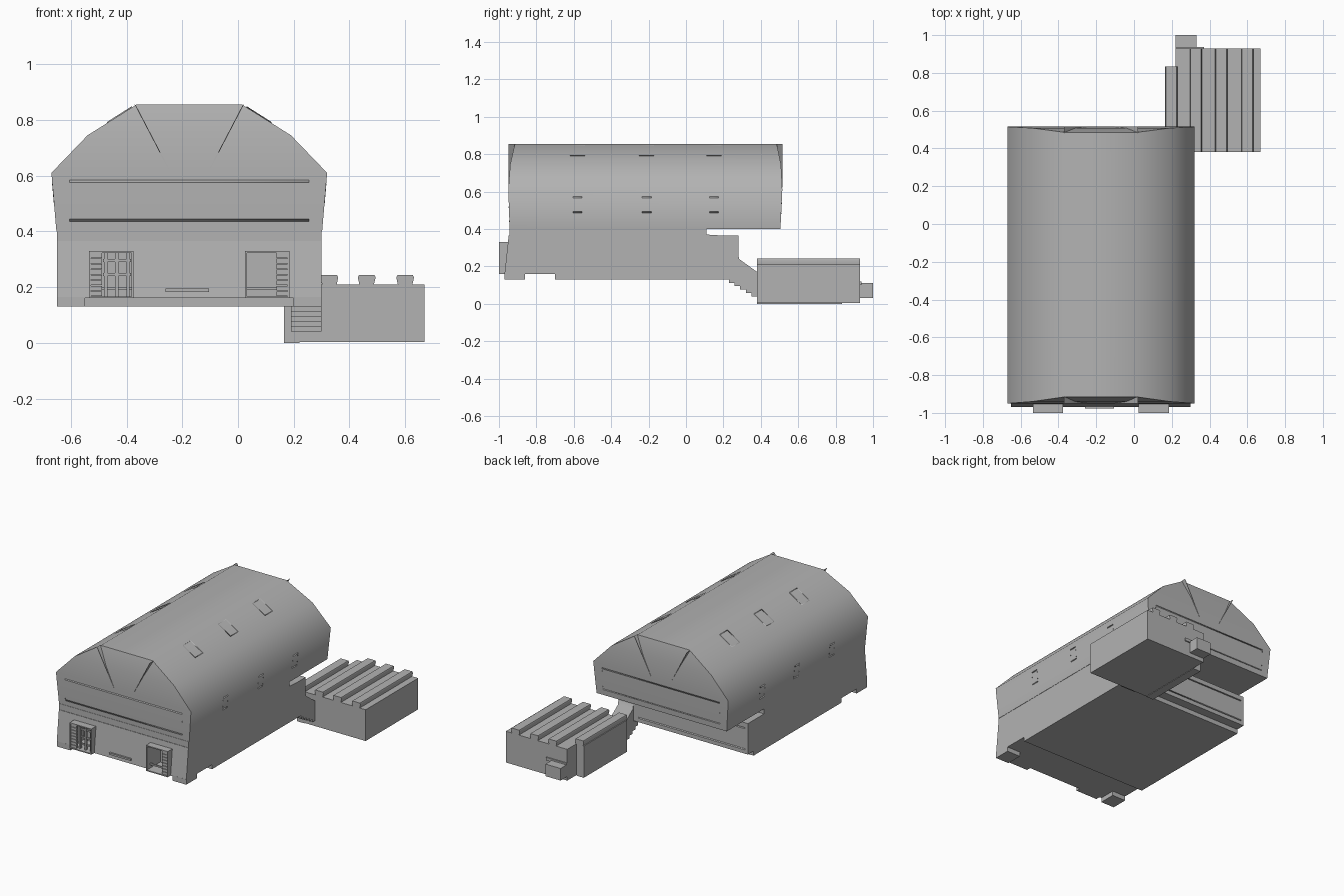
import bpy, bmesh, math
from mathutils import Vector

cube = bpy.data.objects.get("Cube")
if cube:
    bpy.data.objects.remove(cube, do_unlink=True)

grey = bpy.data.materials.new("plain grey")
grey.use_nodes = True
colour = (0.45, 0.45, 0.45, 1)
grey.diffuse_color = colour
grey.node_tree.nodes["Principled BSDF"].inputs["Base Color"].default_value = colour

CX = -0.175      # centre line of the main building
parts = []


def finish(name, bm):
    bmesh.ops.recalc_face_normals(bm, faces=bm.faces)
    mesh = bpy.data.meshes.new(name)
    bm.to_mesh(mesh)
    bm.free()
    mesh.materials.append(grey)
    obj = bpy.data.objects.new(name, mesh)
    bpy.context.collection.objects.link(obj)
    parts.append(obj)
    return obj


def stack(name, levels):
    """Loft of rectangles, each given as x0, x1, y0, y1, z."""
    bm = bmesh.new()
    rings = [[bm.verts.new(p) for p in ((a, c, z), (b, c, z), (b, d, z), (a, d, z))]
             for a, b, c, d, z in levels]
    for low, high in zip(rings, rings[1:]):
        for i in range(4):
            j = (i + 1) % 4
            bm.faces.new((low[i], low[j], high[j], high[i]))
    bm.faces.new(rings[0])
    bm.faces.new(rings[-1])
    return finish(name, bm)


def box(name, x, y, z):
    return stack(name, [(*x, *y, z[0]), (*x, *y, z[1])])


def prism(name, points, offset):
    """Extrude a flat outline along a vector."""
    bm = bmesh.new()
    face = bm.faces.new([bm.verts.new(p) for p in points])
    new = bmesh.ops.extrude_face_region(bm, geom=[face])["geom"]
    bmesh.ops.translate(bm, vec=Vector(offset),
                        verts=[v for v in new if isinstance(v, bmesh.types.BMVert)])
    return finish(name, bm)


def frame(name, corners, width):
    """Thin raised border around a four cornered panel."""
    bm = bmesh.new()
    face = bm.faces.new([bm.verts.new(p) for p in corners])
    bmesh.ops.inset_individual(bm, faces=[face], thickness=width)
    bmesh.ops.delete(bm, geom=[face], context="FACES")
    obj = finish(name, bm)
    solid = obj.modifiers.new("thickness", "SOLIDIFY")
    solid.thickness = 0.008
    solid.offset = 0
    return obj


def cut(obj, cutter):
    mod = obj.modifiers.new("opening", "BOOLEAN")
    mod.object = cutter
    mod.operation = "DIFFERENCE"
    mod.solver = "EXACT"
    graph = bpy.context.evaluated_depsgraph_get()
    mesh = bpy.data.meshes.new_from_object(obj.evaluated_get(graph))
    obj.modifiers.clear()
    obj.data = mesh


# Faceted upper hull: half width, front, back, height
upper = [(0.477, -0.943, 0.505, 0.40), (0.495, -0.95, 0.515, 0.61),
         (0.365, -0.94, 0.508, 0.745), (0.19, -0.915, 0.485, 0.855)]
stack("upper_hull", [(CX - w, CX + w, a, b, z) for w, a, b, z in upper])

# Lower hull, base plate and corner feet
lower = stack("lower_hull", [(-0.65, 0.30, -0.97, 0.28, 0.16), (-0.65, 0.30, -0.948, 0.28, 0.365)])
box("hull_neck", (-0.65, 0.30), (-0.945, 0.11), (0.36, 0.405))
box("base_plate", (-0.55, 0.20), (-0.70, 0.22), (0.13, 0.165))
for side in (-1, 1):
    x = CX + side * 0.425
    box("front_foot", (x - 0.05, x + 0.05), (-0.97, -0.86), (0.13, 0.165))
    box("base_rail", (x - 0.05, x + 0.05), (-0.70, 0.22), (0.13, 0.165))

# Front doorways with slatted shutters
for side in (-1, 1):
    x = CX + side * 0.28
    porch = box("door_surround", (x - 0.08, x + 0.08), (-1.0, -0.95), (0.16, 0.33))
    cutter = box("door_cutter", (x - 0.073, x + 0.073), (-1.1, -0.86), (0.167, 0.323))
    cutter.hide_render = True
    cut(porch, cutter)
    cut(lower, cutter)
    parts.remove(cutter)
    bpy.data.objects.remove(cutter, do_unlink=True)
    outer = x + side * 0.055
    for i in range(8):
        z = 0.168 + i * 0.0195
        box("shutter_slat", (outer - 0.022, outer + 0.022), (-0.995, -0.98), (z, z + 0.017))
    box("door_sill_rail", (x - 0.073, x + 0.073), (-0.97, -0.96), (0.19, 0.20))
    if side < 0:
        for dx in (-0.02, 0.02, 0.06):
            box("door_post", (x + dx - 0.006, x + dx + 0.006), (-0.98, -0.965), (0.165, 0.325))
        for z in (0.24, 0.29):
            box("door_crossbar", (x - 0.03, x + 0.07), (-0.975, -0.965), (z, z + 0.01))
box("front_step", (-0.26, -0.105), (-0.978, -0.95), (0.183, 0.195))

# Thin fins at the end walls' upper corners
for tip, wall in ((-0.95, -0.912), (0.515, 0.482)):
    for side in (-1, 1):
        top, foot = CX + side * 0.19, CX + side * 0.07
        prism("end_fin", [(top, wall, 0.85), (top, tip, 0.85), (foot, tip, 0.62)],
              (side * 0.006, 0, 0.005))

# Panel borders on the end walls
for name, low, high in (("front_panel", -0.945, -0.95), ("rear_panel", 0.507, 0.514)):
    frame(name, [(CX - 0.43, low, 0.44), (CX + 0.43, low, 0.44),
                 (CX + 0.43, high, 0.58), (CX - 0.43, high, 0.58)], 0.006)
frame("lower_rear_panel", [(-0.63, 0.281, 0.19), (0.15, 0.281, 0.19),
                           (0.15, 0.281, 0.33), (-0.63, 0.281, 0.33)], 0.015)

# Side windows and roof hatches
for side in (-1, 1):
    for y in (-0.58, -0.21, 0.15):
        for name, w0, z0, w1, z1, half in (("side_window", 0.485, 0.49, 0.492, 0.57, 0.025),
                                           ("roof_hatch", 0.295, 0.789, 0.205, 0.846, 0.04)):
            a, b = CX + side * w0, CX + side * w1
            frame(name, [(a, y - half, z0), (a, y + half, z0),
                         (b, y + half, z1), (b, y - half, z1)], 0.006)

# Stair link from the main building down to the annex
steps = []
for i in range(6):
    y, z = 0.38 - i * 0.03, 0.04 + i * 0.018
    steps += [(0.19, y, z), (0.19, y - 0.03, z)]
outline = [(0.19, 0.20, 0.16), (0.19, 0.11, 0.16), (0.19, 0.11, 0.37), (0.19, 0.27, 0.36),
           (0.19, 0.283, 0.24), (0.19, 0.38, 0.17)]
prism("stair_link", outline + steps, (0.11, 0, 0))

# Annex with flared roof ridges
box("annex_body", (0.22, 0.67), (0.38, 0.93), (0.003, 0.21))
box("annex_side_bay", (0.165, 0.22), (0.38, 0.835), (0, 0.21))
for x, back in ((0.197, 0.835), (0.328, 0.93), (0.462, 0.93), (0.60, 0.93)):
    prism("roof_ridge", [(x - 0.024, 0.38, 0.2), (x + 0.024, 0.38, 0.2),
                         (x + 0.032, 0.38, 0.235), (x + 0.028, 0.38, 0.243),
                         (x - 0.028, 0.38, 0.243), (x - 0.032, 0.38, 0.235)],
          (0, back - 0.38, 0))
box("annex_rear_box", (0.22, 0.33), (0.92, 1.0), (0.03, 0.11))
box("annex_rear_ledge", (0.22, 0.37), (0.92, 0.938), (0.10, 0.12))

# Smooth shading with sharp corners
bpy.ops.object.select_all(action="DESELECT")
for obj in parts:
    obj.select_set(True)
bpy.context.view_layer.objects.active = parts[0]
bpy.ops.object.shade_smooth_by_angle(angle=math.radians(55))
